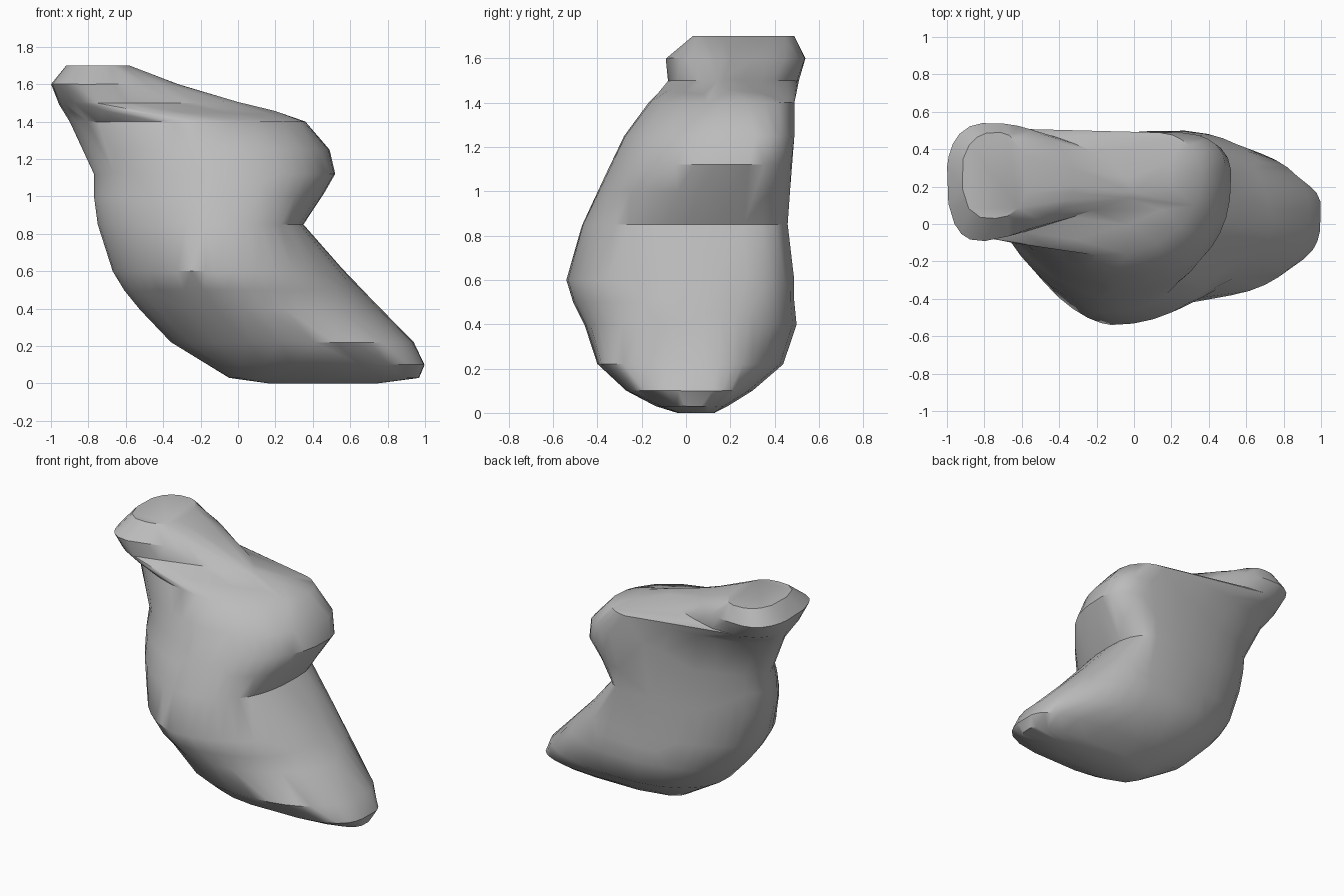
import bpy
import bmesh
from math import cos, sin, pi

SIDES = 40

# Horizontal sections of the rock, in hundredths of a unit:
# height, left end (x, y), right end (x, y), front point (y, x), back point (y, x)
SECTIONS = [
    (0, 15, 5, 75, 8, -4, 35, 13, 40),
    (3, -5, 5, 97, 5, -14, 25, 19, 40),
    (10, -16, 5, 100, 8, -27, 35, 30, 40),
    (22, -36, 5, 94, 8, -40, 25, 44, 25),
    (40, -53, 8, 76, 8, -46, 5, 50, 20),
    (50, -61, 9, 67, 9, -51, -5, 49, 20),
    (60, -67, 10, 57, 10, -54, -12, 49, 20),
    (85, -75, 13, 35, 15, -47, -15, 46, 15),
    (100, -77, 15, 45, 18, -40, -13, 47, 15),
    (112, -77, 17, 52, 25, -34, -10, 48, 20),
    (125, -83, 18, 49, 28, -28, -10, 49, 20),
    (140, -90, 21, 36, 25, -17, -15, 49, 10),
    (145, -93, 23, 22, 20, -12, -50, 50, -30),
    (150, -96, 25, 2, 17, -8, -74, 51, -65),
    (160, -100, 26, -32, 20, -9, -82, 54, -78),
    (170, -92, 26, -58, 20, 3, -77, 49, -74),
]

# Fullness of the outline by height: front left, front right, back right.
# Below 1 is boxy, 1 is round, 2 is straight.
FULLNESS = [
    (0, 0.8, 0.7, 0.8),
    (10, 0.9, 0.6, 0.8),
    (22, 1.1, 0.8, 0.9),
    (40, 1.2, 1.1, 0.9),
    (85, 1.3, 0.8, 0.8),
    (125, 1.3, 0.9, 0.8),
    (140, 1.2, 1, 0.9),
    (150, 0.9, 1.8, 1.3),
    (160, 0.8, 1.2, 0.9),
    (170, 0.8, 0.8, 0.8),
]


def fullness(height):
    """Blend the fullness values between the two nearest heights."""
    for low, high in zip(FULLNESS, FULLNESS[1:]):
        if height <= high[0]:
            t = (height - low[0]) / (high[0] - low[0])
            return [a + (b - a) * t for a, b in zip(low[1:], high[1:])]


def outline(section):
    """Closed outline made of four quarter arcs between the extreme points."""
    front_left, front_right, back_right = fullness(section[0])
    z, lx, ly, rx, ry, fy, fx, by, bx = [n / 100 for n in section]
    points = []
    for i in range(SIDES):
        angle = 2 * pi * i / SIDES
        c, s = cos(angle), sin(angle)
        end_x, end_y = (rx, ry) if c > 0 else (lx, ly)
        side_x, side_y = (bx, by) if s > 0 else (fx, fy)
        if s > 0:
            power = back_right if c > 0 else 0.85
        else:
            power = front_right if c > 0 else front_left
        x = side_x + (end_x - side_x) * abs(c) ** power
        y = end_y + (side_y - end_y) * abs(s) ** power
        points.append((x, y, z))
    return points


def loft(name, sections, material):
    """Skin the sections from bottom to top and close both ends."""
    bm = bmesh.new()
    rings = [[bm.verts.new(p) for p in outline(s)] for s in sections]
    for low, high in zip(rings, rings[1:]):
        for i in range(SIDES):
            j = (i + 1) % SIDES
            bm.faces.new((low[i], low[j], high[j], high[i]))
    bm.faces.new(rings[0][::-1])
    bm.faces.new(rings[-1])
    bmesh.ops.recalc_face_normals(bm, faces=bm.faces)
    mesh = bpy.data.meshes.new(name)
    bm.to_mesh(mesh)
    bm.free()
    mesh.materials.append(material)
    obj = bpy.data.objects.new(name, mesh)
    bpy.context.collection.objects.link(obj)
    return obj


def flat_material(name, colour):
    material = bpy.data.materials.new(name)
    material.use_nodes = True
    material.diffuse_color = colour
    material.node_tree.nodes["Principled BSDF"].inputs["Base Color"].default_value = colour
    return material


default_cube = bpy.data.objects.get("Cube")
if default_cube:
    bpy.data.objects.remove(default_cube)

# Rock body with foot, side lobe and horn
stone = flat_material("stone grey", (0.5, 0.5, 0.5, 1))
rock = loft("rock_body", SECTIONS, stone)

# Irregular facets
facets = rock.modifiers.new("facets", "DECIMATE")
facets.ratio = 0.6

bpy.ops.object.select_all(action="DESELECT")
rock.select_set(True)
bpy.context.view_layer.objects.active = rock
bpy.ops.object.modifier_apply(modifier=facets.name)
bpy.ops.object.shade_smooth_by_angle(angle=pi / 5)
